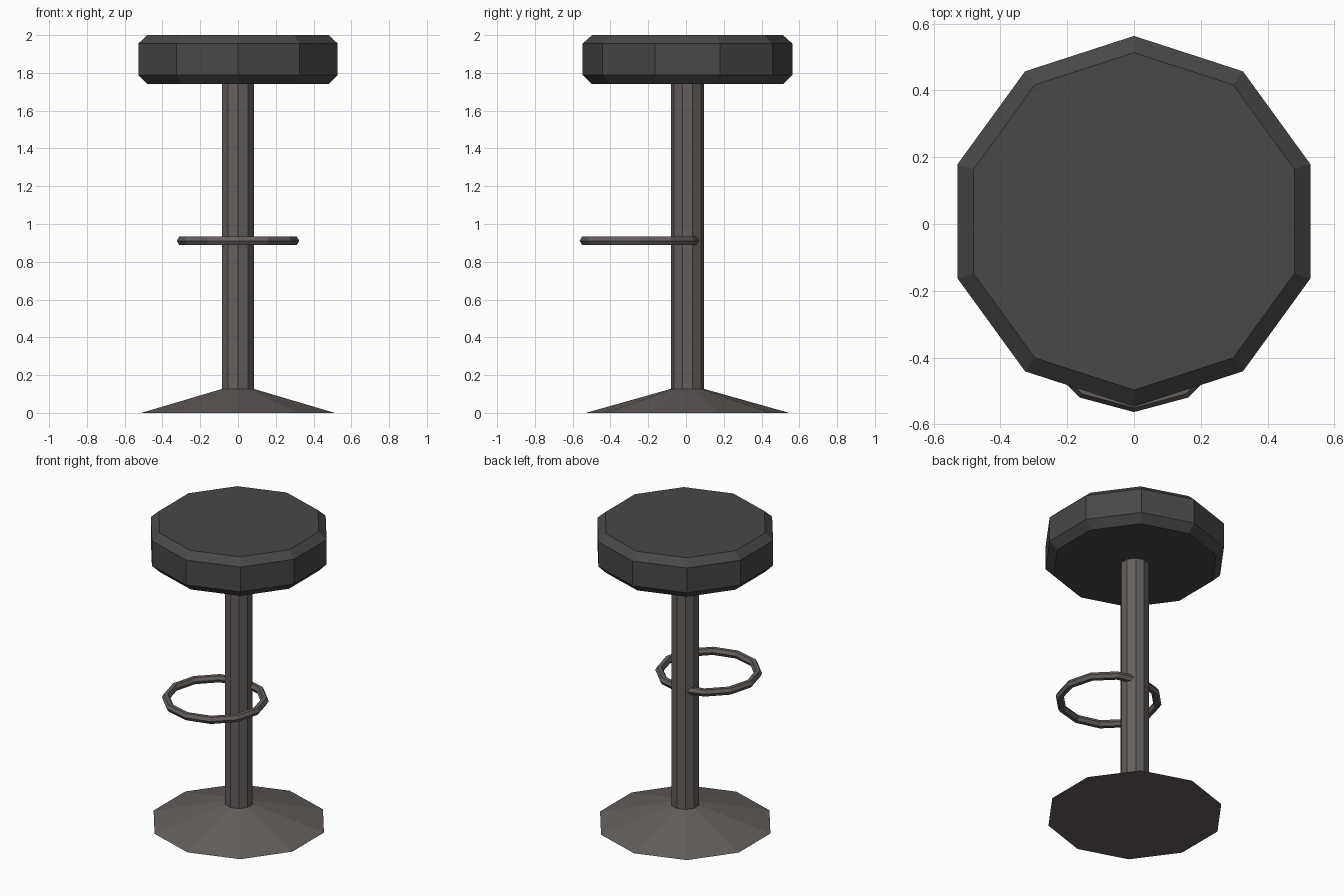
import bpy, bmesh
from math import sin, cos, tau

if "Cube" in bpy.data.objects:
    bpy.data.objects.remove(bpy.data.objects["Cube"])


def material(name, color):
    m = bpy.data.materials.new(name)
    m.diffuse_color = (*color, 1)
    m.use_nodes = True
    m.node_tree.nodes["Principled BSDF"].inputs["Base Color"].default_value = m.diffuse_color
    return m


def finish(bm, name, mat):
    bmesh.ops.recalc_face_normals(bm, faces=bm.faces)
    me = bpy.data.meshes.new(name)
    bm.to_mesh(me)
    bm.free()
    me.materials.append(mat)
    ob = bpy.data.objects.new(name, me)
    bpy.context.collection.objects.link(ob)
    return ob


def lathe(name, profile, mat, sides=10, y=0.008):
    """Stack of (radius, z) polygons, capped at both ends, one corner on +y."""
    bm = bmesh.new()
    rings = [[bm.verts.new((r * sin(tau * i / sides), y + r * cos(tau * i / sides), z))
              for i in range(sides)] for r, z in profile]
    for a, b in zip(rings, rings[1:]):
        for i in range(sides):
            j = (i + 1) % sides
            bm.faces.new((a[i], a[j], b[j], b[i]))
    bm.faces.new(rings[0])
    bm.faces.new(rings[-1])
    return finish(bm, name, mat)


def torus(name, major, minor, center, mat, n=12, m=6):
    bm = bmesh.new()
    cx, cy, cz = center
    grid = []
    for i in range(n):
        a = tau * i / n
        row = []
        for k in range(m):
            b = tau * k / m
            r = major + minor * cos(b)
            row.append(bm.verts.new((cx + r * sin(a), cy + r * cos(a), cz + minor * sin(b))))
        grid.append(row)
    for i in range(n):
        for k in range(m):
            a, b = grid[i], grid[(i + 1) % n]
            l = (k + 1) % m
            bm.faces.new((a[k], b[k], b[l], a[l]))
    return finish(bm, name, mat)


cushion = material("dark_cushion", (0.065, 0.065, 0.065))
metal = material("brown_metal", (0.13, 0.113, 0.107))

# Cushion with chamfered rims
lathe("seat", [(0.505, 1.74), (0.555, 1.79), (0.555, 1.955), (0.505, 2.0)], cushion)

# Flared foot and column
lathe("base", [(0.538, 0.0), (0.088, 0.127)], metal)
lathe("column", [(0.088, 0.12), (0.088, 1.75)], metal)

# Footrest ring passing through the column
torus("footrest", 0.299, 0.025, (0, -0.239, 0.911), metal)
